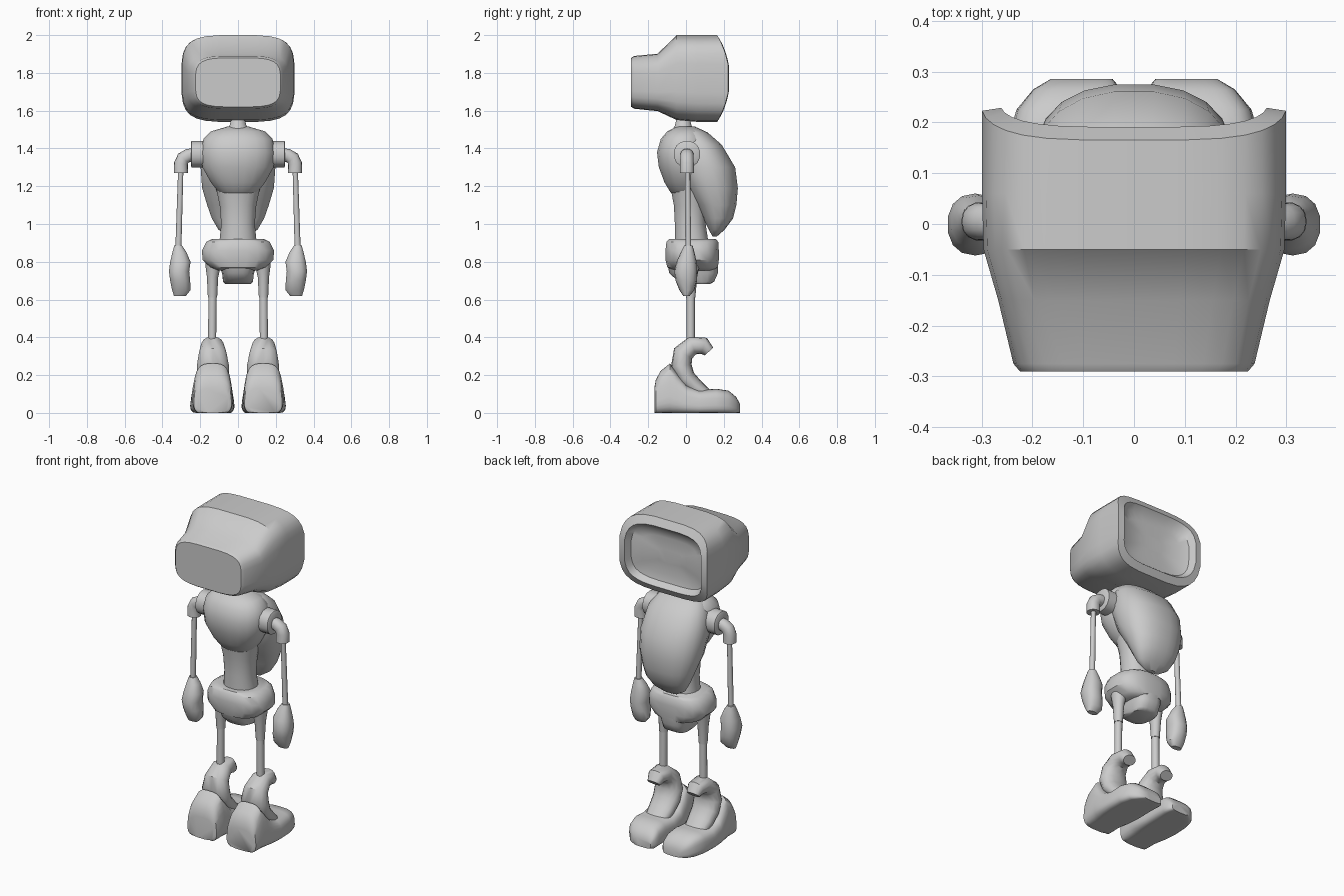
import bpy, bmesh, math
from mathutils import Vector as V


def ring(c, u, v, e=2.0, n=20):
    """Superellipse section around c with half axes u and v."""
    pts = []
    for i in range(n):
        a = 2 * math.pi * (i + 0.5) / n
        p, q = math.cos(a), math.sin(a)
        p = math.copysign(abs(p) ** (2 / e), p)
        q = math.copysign(abs(q) ** (2 / e), q)
        pts.append(V(c) + V(u) * p + V(v) * q)
    return pts


def loft(name, rings, mirror=False, angle=40):
    bm = bmesh.new()
    vs = [[bm.verts.new(p) for p in r] for r in rings]
    n = len(vs[0])
    for a, b in zip(vs, vs[1:]):
        for i in range(n):
            j = (i + 1) % n
            bm.faces.new((a[i], a[j], b[j], b[i]))
    bm.faces.new(vs[0])
    bm.faces.new(vs[-1])
    bmesh.ops.recalc_face_normals(bm, faces=bm.faces)
    me = bpy.data.meshes.new(name)
    bm.to_mesh(me)
    bm.free()
    for f in me.polygons:
        f.use_smooth = True
    me.set_sharp_from_angle(angle=math.radians(angle))
    ob = bpy.data.objects.new(name, me)
    bpy.context.collection.objects.link(ob)
    if mirror:
        ob.modifiers.new("mirror", 'MIRROR').use_mirror_merge = False
    return ob


def stack(name, rows, e=2.0, mirror=False, n=20):
    """Horizontal sections: (z, x0, x1, y0, y1)."""
    loft(name, [ring(((a + b) / 2, (c + d) / 2, z), ((b - a) / 2, 0, 0),
                     (0, (d - c) / 2, 0), e, n) for z, a, b, c, d in rows], mirror)


def along_y(rows, e):
    """Sections facing y: (y, x0, x1, z0, z1)."""
    return [ring(((a + b) / 2, y, (c + d) / 2), ((b - a) / 2, 0, 0),
                 (0, 0, (d - c) / 2), e, 28) for y, a, b, c, d in rows]


def sweep(name, path, side, mirror=True, n=14):
    """Path stations: (point, half size along side, half size across)."""
    P, s, out = [V(p[0]) for p in path], V(side), []
    for i, (_, hu, hv) in enumerate(path):
        t = (P[min(i + 1, len(P) - 1)] - P[max(i - 1, 0)]).normalized()
        out.append(ring(P[i], s * hu, t.cross(s) * hv, 2.2, n))
    loft(name, out, mirror)


# head: housing that narrows to a box, with a hollow bowed screen at +y
head = along_y([(-.29, -.225, .225, 1.62, 1.88), (-.275, -.238, .238, 1.61, 1.89),
                (-.15, -.268, .268, 1.597, 1.902), (-.05, -.297, .297, 1.55, 2.0),
                (.06, -.30, .30, 1.54, 2.0)], 4)
for row in [(.165, -.30, .30, 1.54, 2.0), (.168, -.262, .262, 1.58, 1.955),
            (.125, -.245, .245, 1.605, 1.925), (.10, -.19, .19, 1.65, 1.88),
            (.09, -.08, .08, 1.72, 1.81)]:
    r = along_y([row], 4)[0]
    for p in r:
        p.y += .065 * (1 - ((p.z - 1.77) / .23) ** 2)
    head.append(r)
loft("head", head)

# neck, chest, back shell and waist
stack("neck", [(1.47, -.09, .09, -.09, .07), (1.52, -.045, .045, -.06, .03),
               (1.58, -.03, .03, -.045, .015)])
stack("chest", [(1.515, -.06, .06, -.05, .05), (1.49, -.145, .145, -.10, .09),
                (1.45, -.185, .185, -.135, .11), (1.38, -.198, .198, -.155, .12),
                (1.30, -.19, .19, -.145, .12), (1.22, -.145, .145, -.115, .11),
                (1.17, -.105, .105, -.085, .1), (1.15, -.08, .08, -.06, .08)], 2.3)
stack("back_shell", [(1.51, -.07, .07, -.02, .06), (1.485, -.14, .14, -.04, .115),
                     (1.42, -.185, .185, -.05, .19), (1.30, -.2, .2, -.05, .262),
                     (1.19, -.192, .192, 0, .276), (1.10, -.165, .165, .055, .268),
                     (1.03, -.14, .14, .09, .25), (.97, -.105, .105, .12, .205),
                     (.935, -.05, .05, .14, .165)], 2.3)
stack("waist", [(1.2, -.12, .12, -.085, .13), (1.1, -.098, .098, -.065, .11),
                (1.0, -.09, .09, -.06, .105), (.90, -.1, .1, -.06, .12)], 2.2)

# pelvis
stack("pelvis", [(.92, -.14, .14, -.09, .16), (.905, -.17, .17, -.105, .172),
                 (.86, -.192, .192, -.11, .175), (.81, -.19, .19, -.11, .175),
                 (.77, -.15, .15, -.10, .17), (.755, -.11, .11, -.07, .15)], 2.7)
stack("pelvis_base", [(.80, -.11, .11, -.10, .172), (.74, -.085, .085, -.09, .17),
                      (.695, -.08, .08, -.04, .15), (.683, -.07, .07, .01, .13)], 3)

# shoulders, elbows and forearm rods
sweep("shoulder", [((.15, .005, 1.37), .07, .07), ((.245, .005, 1.37), .07, .07),
                   ((.25, .005, 1.37), .062, .062)], (0, 1, 0))
sweep("upper_arm", [((.22, .005, 1.365), .035, .035), ((.262, .005, 1.363), .036, .036),
                    ((.29, .005, 1.348), .036, .036), ((.302, .005, 1.32), .037, .037),
                    ((.302, .005, 1.27), .038, .038)], (0, 1, 0))
sweep("forearm", [((.303, .008, 1.29), .014, .014), ((.316, .012, .86), .016, .016)],
      (0, 1, 0))

# hands
stack("hand", [(.885, .295, .338, -.01, .035), (.85, .272, .348, -.028, .045),
               (.80, .25, .36, -.05, .056), (.75, .257, .367, -.062, .06),
               (.70, .252, .36, -.055, .058), (.65, .25, .35, -.035, .045),
               (.62, .275, .34, -.015, .02)], 2.3, True, 14)

# thigh cuffs and leg rods
stack("thigh_cuff", [(.82, .085, .175, -.03, .08), (.77, .092, .172, -.02, .07),
                     (.72, .104, .165, -.01, .06), (.61, .11, .16, 0, .05)],
      2, True, 16)
stack("leg_rod", [(.64, .113, .157, .003, .047), (.37, .115, .159, .003, .047)],
      2, True, 14)

# hooked shins
sweep("shin", [((.135, .122, .325), .04, .03), ((.135, .095, .355), .052, .045),
               ((.135, .035, .357), .06, .05), ((.134, -.015, .315), .074, .055),
               ((.133, -.025, .25), .087, .055), ((.133, .0, .185), .085, .05),
               ((.133, .05, .135), .08, .045), ((.133, .11, .09), .07, .035)],
      (1, 0, 0))

# shoes with tall heel, flattened on the ground
shoe = along_y([(-.168, .045, .222, .0, .13), (-.16, .028, .24, -.01, .175),
                (-.135, .02, .248, -.01, .222), (-.085, .018, .252, -.01, .262),
                (-.05, .017, .255, -.01, .215), (.0, .015, .257, -.01, .15),
                (.07, .014, .258, -.01, .12), (.16, .014, .255, -.01, .128),
                (.225, .016, .235, -.01, .118), (.265, .022, .2, -.01, .085),
                (.285, .04, .165, .0, .05)], 3.4)
for r in shoe:
    for p in r:
        p.z = max(p.z, 0)
        # sides lean inward toward the top of the heel
        p.x += (.136 - p.x) * max(0, p.z) * .95
loft("shoe", shoe, True)
